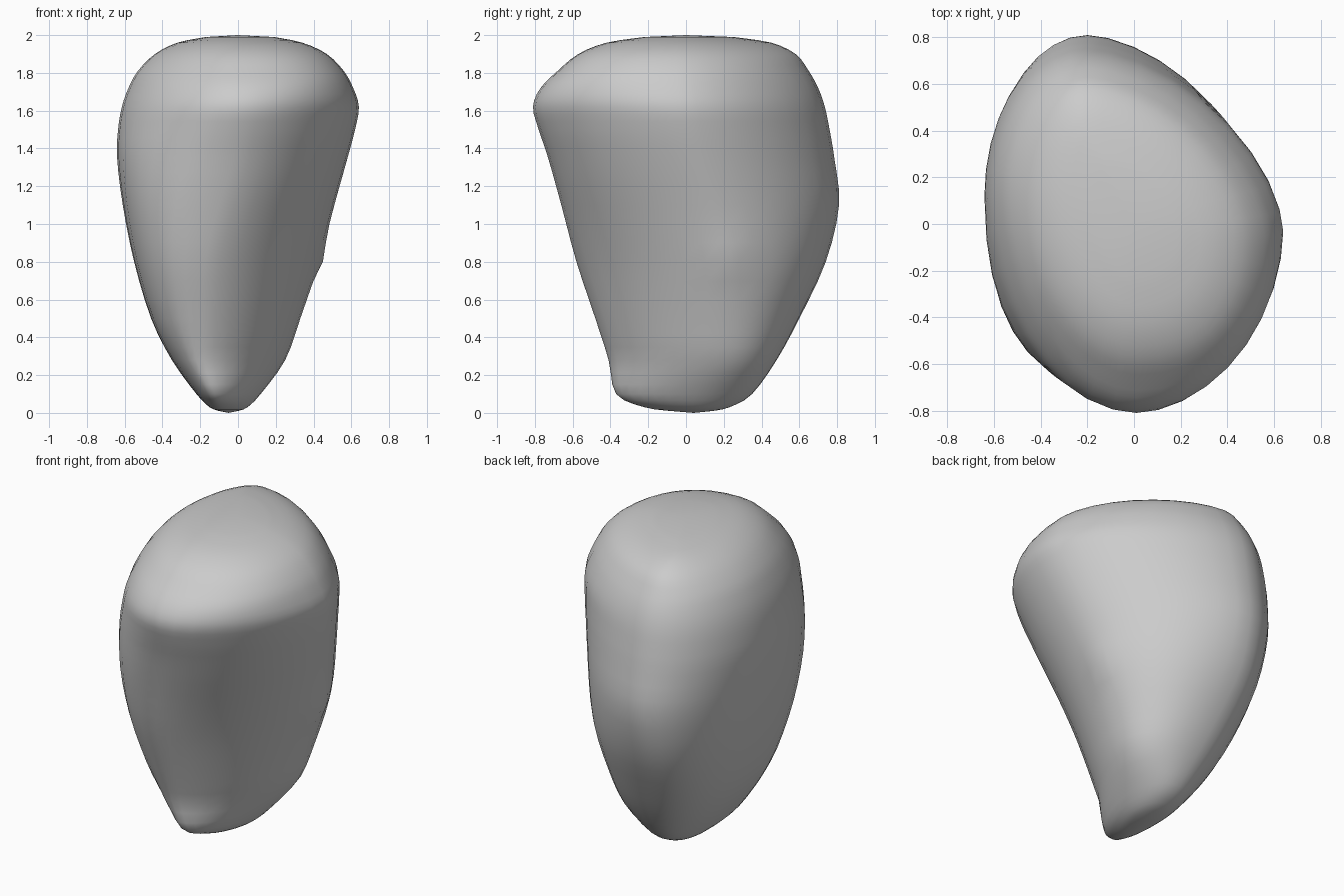
import bpy, bmesh, math
from mathutils import Vector

cube = bpy.data.objects.get("Cube")
if cube:
    bpy.data.objects.remove(cube, do_unlink=True)

SEGMENTS = 36
STEPS = 3

# Height, then the left, right, front and back limits of each cross-section
SECTIONS = [
    (0.01, -.10, .00, -.08, .14),
    (0.03, -.15, .05, -.22, .23),
    (0.10, -.22, .12, -.37, .35),
    (0.28, -.35, .25, -.41, .48),
    (0.50, -.46, .33, -.48, .60),
    (0.80, -.55, .43, -.58, .74),
    (1.10, -.61, .51, -.66, .81),
    (1.35, -.64, .58, -.73, .785),
    (1.50, -.635, .62, -.78, .76),
    (1.62, -.615, .64, -.81, .735),
    (1.72, -.58, .61, -.77, .70),
    (1.81, -.53, .56, -.68, .65),
    (1.90, -.44, .47, -.57, .58),
    (1.96, -.32, .34, -.42, .45),
    (1.99, -.17, .19, -.22, .25),
]


def blend(a, b, low, high, z):
    """Ease from a to b as z goes from low to high."""
    t = min(1, max(0, (z - low) / (high - low)))
    return a + (b - a) * t * t * (3 - 2 * t)


def spline(p, q, r, s, t):
    """Smooth interpolation between two neighbouring sections."""
    return [b + t / 2 * (c - a + t * (2 * a - 5 * b + 4 * c - d
            + t * (3 * (b - c) + d - a))) for a, b, c, d in zip(p, q, r, s)]


def smooth_sections():
    last = len(SECTIONS) - 1
    for i in range(last):
        around = [SECTIONS[min(last, max(0, i + k))] for k in (-1, 0, 1, 2)]
        for step in range(STEPS):
            yield spline(*around, step / STEPS)
    yield SECTIONS[last]


def fullness(z, c, s):
    """Roundness of each quarter: higher is boxier."""
    if s >= 0:
        return blend(2.2, 1.65, .3, 1.2, z) if c >= 0 else blend(2.2, 2, .5, 1.3, z)
    if c >= 0:
        return blend(1.65, 1.8, .6, 1.3, z) + blend(0, .45, 1.55, 1.9, z)
    return blend(2.3, 2.75, .1, .5, z) - blend(0, .9, 1.0, 1.75, z)


def ring_points(z, left, right, front, back):
    """Lopsided rounded outline made of four quarter curves."""
    front_x = blend(-.18, .01, .7, 1.6, z)
    back_x = blend(-.05, -.2, 0, .9, z)
    right_y = blend(.2, -.05, .7, 1.8, z)
    left_y = blend(.02, .12, .3, 1.2, z)
    # Keep the extreme points well inside small sections
    mid_x, mid_y = (left + right) / 2, (front + back) / 2
    size = min(1, (right - left) / .6)
    front_x, back_x = (mid_x + (v - mid_x) * size for v in (front_x, back_x))
    right_y, left_y = (mid_y + (v - mid_y) * size for v in (right_y, left_y))
    for i in range(SEGMENTS):
        angle = math.tau * i / SEGMENTS
        c, s = math.cos(angle), math.sin(angle)
        power = fullness(z, c, s)
        u = math.copysign(abs(c) ** (2 / power), c)
        v = math.copysign(abs(s) ** (2 / power), s)
        # Each quarter hangs between its two extreme points
        axis_x = back_x if s >= 0 else front_x
        axis_y = right_y if c >= 0 else left_y
        x = axis_x + u * ((right - axis_x) if c >= 0 else (axis_x - left))
        y = axis_y + v * ((back - axis_y) if s >= 0 else (axis_y - front))
        yield Vector((x, y, z))


# Stone body lofted through the sections
bm = bmesh.new()
rings = [[bm.verts.new(p) for p in ring_points(*sec)] for sec in smooth_sections()]
for low, high in zip(rings, rings[1:]):
    for i in range(SEGMENTS):
        j = (i + 1) % SEGMENTS
        bm.faces.new((low[i], low[j], high[j], high[i]))

# Closed top and bottom
for ring, tip in ((rings[0], (-.05, .04, 0)), (rings[-1], (0, 0, 2))):
    centre = bm.verts.new(tip)
    for i in range(SEGMENTS):
        bm.faces.new((ring[i], ring[(i + 1) % SEGMENTS], centre))

# Small knob on the side
knob = Vector((.42, .22, .83))
for vert in bm.verts:
    distance = (vert.co - knob).length
    vert.co.x += .025 * math.exp(-(distance / .08) ** 2)

bmesh.ops.recalc_face_normals(bm, faces=bm.faces)
mesh = bpy.data.meshes.new("stone")
bm.to_mesh(mesh)
bm.free()
stone = bpy.data.objects.new("stone", mesh)
bpy.context.collection.objects.link(stone)

# Plain grey
grey = bpy.data.materials.new("stone grey")
grey.use_nodes = True
colour = (.6, .6, .6, 1)
grey.diffuse_color = colour
grey.node_tree.nodes["Principled BSDF"].inputs["Base Color"].default_value = colour
mesh.materials.append(grey)

bpy.context.view_layer.objects.active = stone
stone.select_set(True)
bpy.ops.object.shade_smooth_by_angle(angle=math.radians(60))
